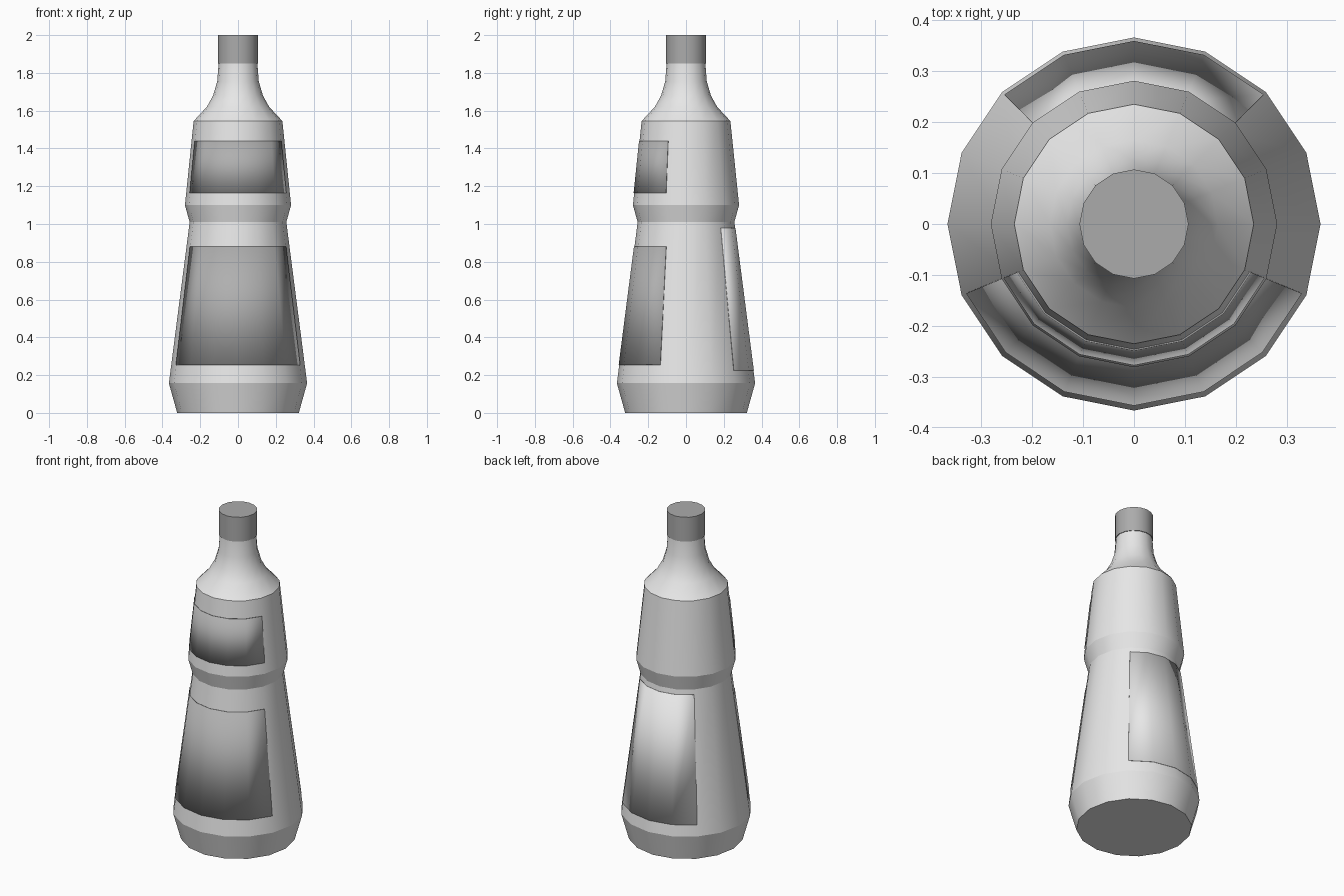
import bpy
import bmesh
import math

SIDES = 16

cube = bpy.data.objects.get("Cube")
if cube:
    bpy.data.objects.remove(cube, do_unlink=True)


def make_material(name, grey):
    mat = bpy.data.materials.new(name)
    mat.use_nodes = True
    color = (grey, grey, grey, 1)
    mat.diffuse_color = color
    mat.node_tree.nodes["Principled BSDF"].inputs["Base Color"].default_value = color
    return mat


body_mat = make_material("light grey plastic", 0.8)
label_mat = make_material("mid grey label", 0.43)
cap_mat = make_material("mid grey cap", 0.41)


def lathe(name, profile, mat, first=0, count=SIDES, sharp=(), caps=()):
    """Sweep (radius, z) points around z over count facets, starting at facet first."""
    bm = bmesh.new()
    closed = count == SIDES
    columns = count if closed else count + 1
    rings = []
    for r, z in profile:
        angles = [2 * math.pi * (first + i) / SIDES for i in range(columns)]
        rings.append([bm.verts.new((r * math.cos(a), r * math.sin(a), z)) for a in angles])
    for low, high in zip(rings, rings[1:]):
        for i in range(count):
            k = (i + 1) % columns
            bm.faces.new((low[i], low[k], high[k], high[i])).smooth = True
    if "bottom" in caps:
        bm.faces.new(rings[0][::-1])
    if "top" in caps:
        bm.faces.new(rings[-1])
    # crisp creases around the chosen rings
    for j in sharp:
        ring = set(rings[j])
        for edge in bm.edges:
            if edge.verts[0] in ring and edge.verts[1] in ring:
                edge.smooth = False
    mesh = bpy.data.meshes.new(name)
    bm.to_mesh(mesh)
    bm.free()
    mesh.materials.append(mat)
    obj = bpy.data.objects.new(name, mesh)
    bpy.context.collection.objects.link(obj)
    return obj


# Bottle: base band, lower body, waist, upper body, shoulder, neck
BODY = [(0.322, 0), (0.366, 0.157), (0.256, 1.01), (0.281, 1.1), (0.235, 1.545)]
NECK = [(0.165, 1.62), (0.132, 1.68), (0.11, 1.755), (0.102, 1.86)]
lathe("bottle_body", BODY + NECK, body_mat, sharp=range(len(BODY)), caps=("bottom", "top"))

# Screw cap
lathe("cap", [(0.107, 1.85), (0.107, 2.0)], cap_mat, sharp=(0, 1), caps=("bottom", "top"))


def label(name, low, high, section, first, count, mat, lift):
    """Thin curved plate lying on one straight section of the bottle."""
    (r0, z0), (r1, z1) = BODY[section], BODY[section + 1]

    def radius(z):
        return r0 + (r1 - r0) * (z - z0) / (z1 - z0) + lift

    obj = lathe(name, [(radius(z), z) for z in (low, high)], mat, first, count)
    plate = obj.modifiers.new("thickness", "SOLIDIFY")
    plate.thickness = lift
    plate.offset = -1


# Front labels and plain back panel
label("front_label_lower", 0.255, 0.88, 1, 9, 6, label_mat, 0.003)
label("front_label_upper", 1.165, 1.44, 3, 9, 6, label_mat, 0.003)
label("back_label", 0.225, 0.98, 1, 2, 4, body_mat, 0.002)
